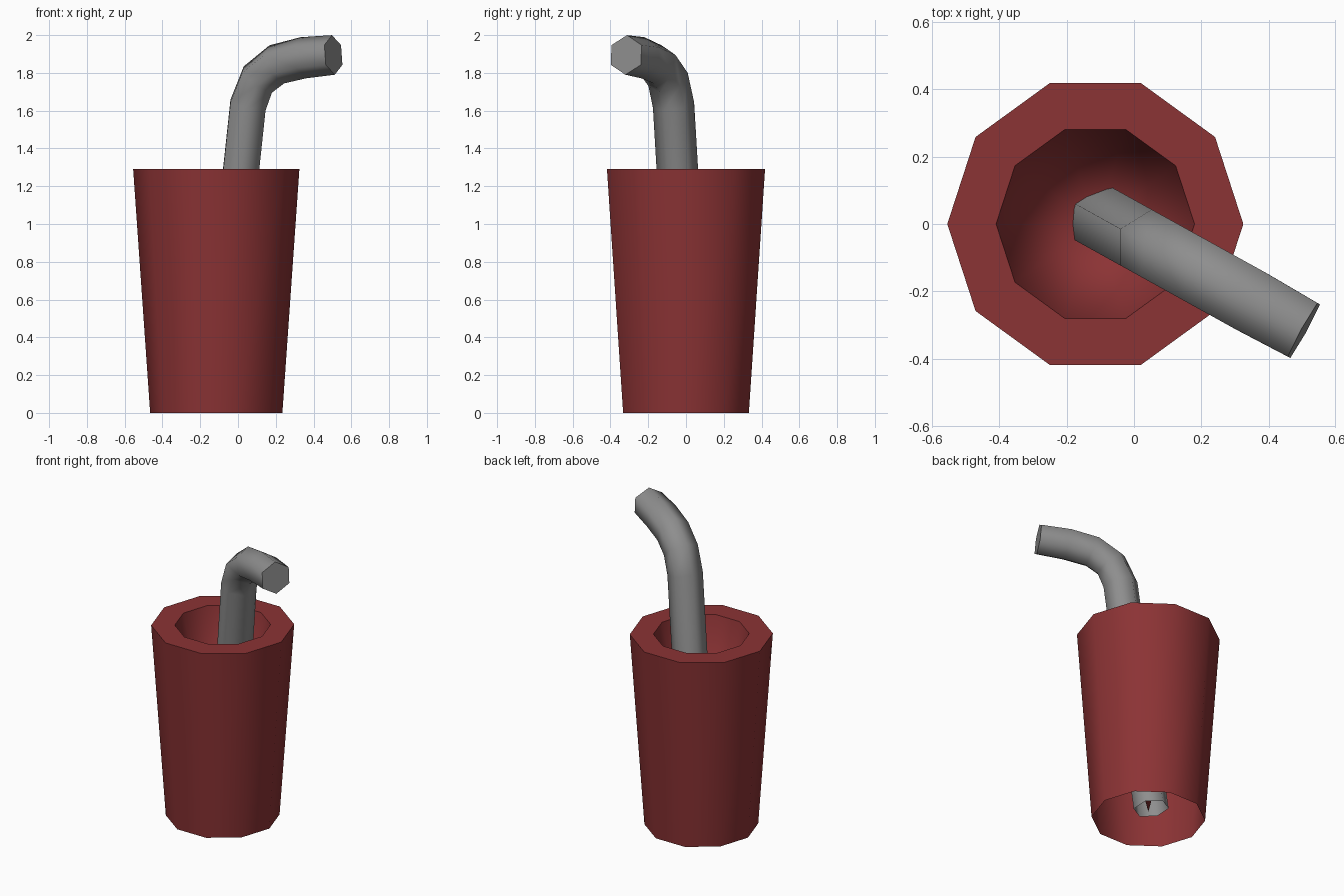
import bpy, bmesh
from math import sin, cos, pi, radians
from mathutils import Vector

cube = bpy.data.objects.get("Cube")
if cube:
    bpy.data.objects.remove(cube, do_unlink=True)


def material(name, color):
    mat = bpy.data.materials.new(name)
    mat.use_nodes = True
    mat.diffuse_color = color
    mat.node_tree.nodes["Principled BSDF"].inputs["Base Color"].default_value = color
    return mat


def bridge(bm, low, high):
    n = len(low)
    for i in range(n):
        j = (i + 1) % n
        bm.faces.new((low[i], low[j], high[j], high[i]))


def finish(bm, name, mat):
    mesh = bpy.data.meshes.new(name)
    bm.to_mesh(mesh)
    bm.free()
    mesh.materials.append(mat)
    obj = bpy.data.objects.new(name, mesh)
    bpy.context.collection.objects.link(obj)
    bpy.ops.object.select_all(action='DESELECT')
    obj.select_set(True)
    bpy.context.view_layer.objects.active = obj
    bpy.ops.object.shade_smooth_by_angle(angle=radians(65))
    return obj


red = material("dark red", (0.26, 0.033, 0.035, 1))
gray = material("mid gray", (0.27, 0.27, 0.27, 1))

# Cup: ten-sided tapered wall, open underneath, flat rim, conical hollow
SIDES = 10
CUP_X = -0.115
bm = bmesh.new()
rings = []
for radius, z in ((0.35, 0), (0.44, 1.29), (0.295, 1.29)):
    rings.append([bm.verts.new((CUP_X + radius * cos(2 * pi * i / SIDES),
                                radius * sin(2 * pi * i / SIDES), z))
                  for i in range(SIDES)])
for low, high in zip(rings, rings[1:]):
    bridge(bm, low, high)
tip = bm.verts.new((CUP_X, 0, 0.05))
for i in range(SIDES):
    bm.faces.new((rings[-1][i], rings[-1][(i + 1) % SIDES], tip))
finish(bm, "cup", red)

# Straw: six-sided bent tube, open at the bottom, closed at the mouth end
HEADING = radians(-29)
forward = Vector((cos(HEADING), sin(HEADING), 0))
side = Vector((-sin(HEADING), cos(HEADING), 0))
start = Vector((0.015, -0.045, 0))
path = [start + forward * ((x - start.x) / cos(HEADING)) + Vector((0, 0, z))
        for x, z in ((-0.115, 0.06), (0.053, 1.63), (0.105, 1.765),
                     (0.205, 1.845), (0.345, 1.88), (0.505, 1.895))]
bm = bmesh.new()
rings = []
for k, point in enumerate(path):
    before = (point - path[k - 1]).normalized() if k else Vector()
    after = (path[k + 1] - point).normalized() if k + 1 < len(path) else Vector()
    tangent = (before + after).normalized()
    inner = side.cross(tangent)
    radius = 0.105 if k == len(path) - 1 else 0.11
    rings.append([bm.verts.new(point + radius * (inner * cos(pi * i / 3) + side * sin(pi * i / 3)))
                  for i in range(6)])
for low, high in zip(rings, rings[1:]):
    bridge(bm, low, high)
bm.faces.new(rings[-1])
finish(bm, "straw", gray)
